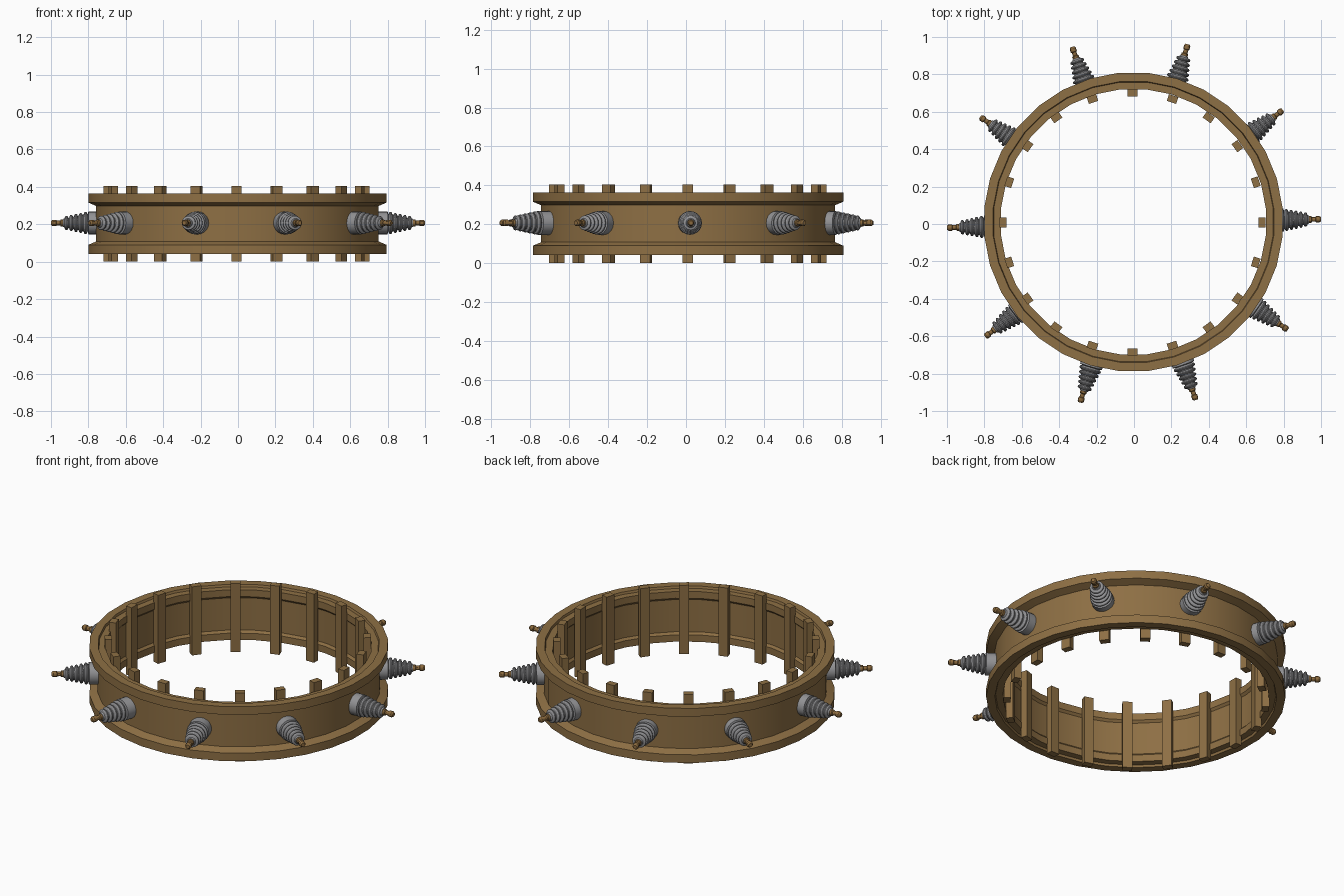
import bpy, bmesh, math
from mathutils import Matrix, Vector

if "Cube" in bpy.data.objects:
    bpy.data.objects.remove(bpy.data.objects["Cube"])


def material(name, rgb):
    m = bpy.data.materials.new(name)
    m.diffuse_color = (*rgb, 1)
    m.use_nodes = True
    m.node_tree.nodes["Principled BSDF"].inputs["Base Color"].default_value = m.diffuse_color
    return m


BRASS = material("aged brass", (0.27, 0.16, 0.058))
GREY = material("grey ceramic", (0.29, 0.29, 0.30))
BRONZE = material("dark bronze", (0.26, 0.145, 0.048))


def lathe(name, profile, segments, mat, closed, phase=0.0):
    """Spin (radius, z) points around z; an open profile starts and ends on the axis."""
    bm = bmesh.new()
    rings = []
    for r, z in profile:
        if r < 1e-6:
            rings.append([bm.verts.new((0, 0, z))] * segments)
        else:
            rings.append([bm.verts.new((r * math.cos(a), r * math.sin(a), z))
                          for a in (phase + math.tau * i / segments for i in range(segments))])
    count = len(rings) if closed else len(rings) - 1
    for k in range(count):
        lo, hi = rings[k], rings[(k + 1) % len(rings)]
        for i in range(segments):
            j = (i + 1) % segments
            corners = list(dict.fromkeys((lo[i], lo[j], hi[j], hi[i])))
            bm.faces.new(corners)
    bmesh.ops.recalc_face_normals(bm, faces=bm.faces)
    me = bpy.data.meshes.new(name)
    bm.to_mesh(me)
    bm.free()
    me.materials.append(mat)
    ob = bpy.data.objects.new(name, me)
    bpy.context.collection.objects.link(ob)
    bpy.ops.object.select_all(action='DESELECT')
    ob.select_set(True)
    bpy.context.view_layer.objects.active = ob
    bpy.ops.object.shade_smooth_by_angle(angle=math.radians(30))
    return ob


# Flanged ring: upper half of the section, mirrored about mid height
MID = 0.203
upper = [(0.759, 0.095), (0.801, 0.113), (0.801, 0.161), (0.754, 0.161),
         (0.750, 0.148), (0.712, 0.148), (0.712, 0.108), (0.724, 0.095)]
section = [(r, MID + h) for r, h in upper] + [(r, MID - h) for r, h in reversed(upper)]
ring = lathe("flanged_ring", section, 32, BRASS, True, math.pi / 32)
ring.location = (-0.003, 0.011, 0)

# Twenty upright bars lining the inside
for i in range(20):
    a = math.tau * i / 20
    bm = bmesh.new()
    bmesh.ops.create_cube(bm, size=1)
    bmesh.ops.scale(bm, vec=(0.038, 0.053, 0.405), verts=bm.verts)
    bmesh.ops.translate(bm, vec=(0.693, 0, 0.2025), verts=bm.verts)
    me = bpy.data.meshes.new("inner_bar")
    bm.to_mesh(me)
    bm.free()
    me.materials.append(BRASS)
    bar = bpy.data.objects.new(f"inner_bar_{i + 1}", me)
    bar.matrix_world = Matrix.Translation((-0.008, 0.009, 0)) @ Matrix.Rotation(a, 4, 'Z')
    bpy.context.collection.objects.link(bar)

# Ribbed insulator profile: collar, then five tapering sheds
body = [(0, 0.735), (0.061, 0.735), (0.061, 0.800), (0.045, 0.804)]
for k in range(5):
    r = 0.059 - 0.0052 * k
    z = 0.808 + 0.0255 * k
    body += [(r - 0.004, z), (r, z + 0.005), (r, z + 0.010),
             (r - 0.004, z + 0.015), (r - 0.014, z + 0.018), (r - 0.016, z + 0.0235)]
body += [(0.020, 0.936), (0, 0.936)]

# Metal terminal: shaft with a thicker cap
terminal = [(0, 0.92), (0.018, 0.92), (0.018, 0.948), (0.0125, 0.952),
            (0.0125, 0.970), (0.017, 0.973), (0.017, 0.991), (0.011, 1.0), (0, 1.0)]

# Ten insulators pointing outward
for i in range(10):
    a = math.radians(1.3 + 36 * i)
    place = (Matrix.Translation((0, 0.003, 0.207)) @ Matrix.Rotation(a, 4, 'Z')
             @ Matrix.Rotation(math.pi / 2, 4, 'Y'))
    lathe(f"insulator_{i + 1}", body, 20, GREY, False).matrix_world = place
    lathe(f"terminal_{i + 1}", terminal, 12, BRONZE, False).matrix_world = place
